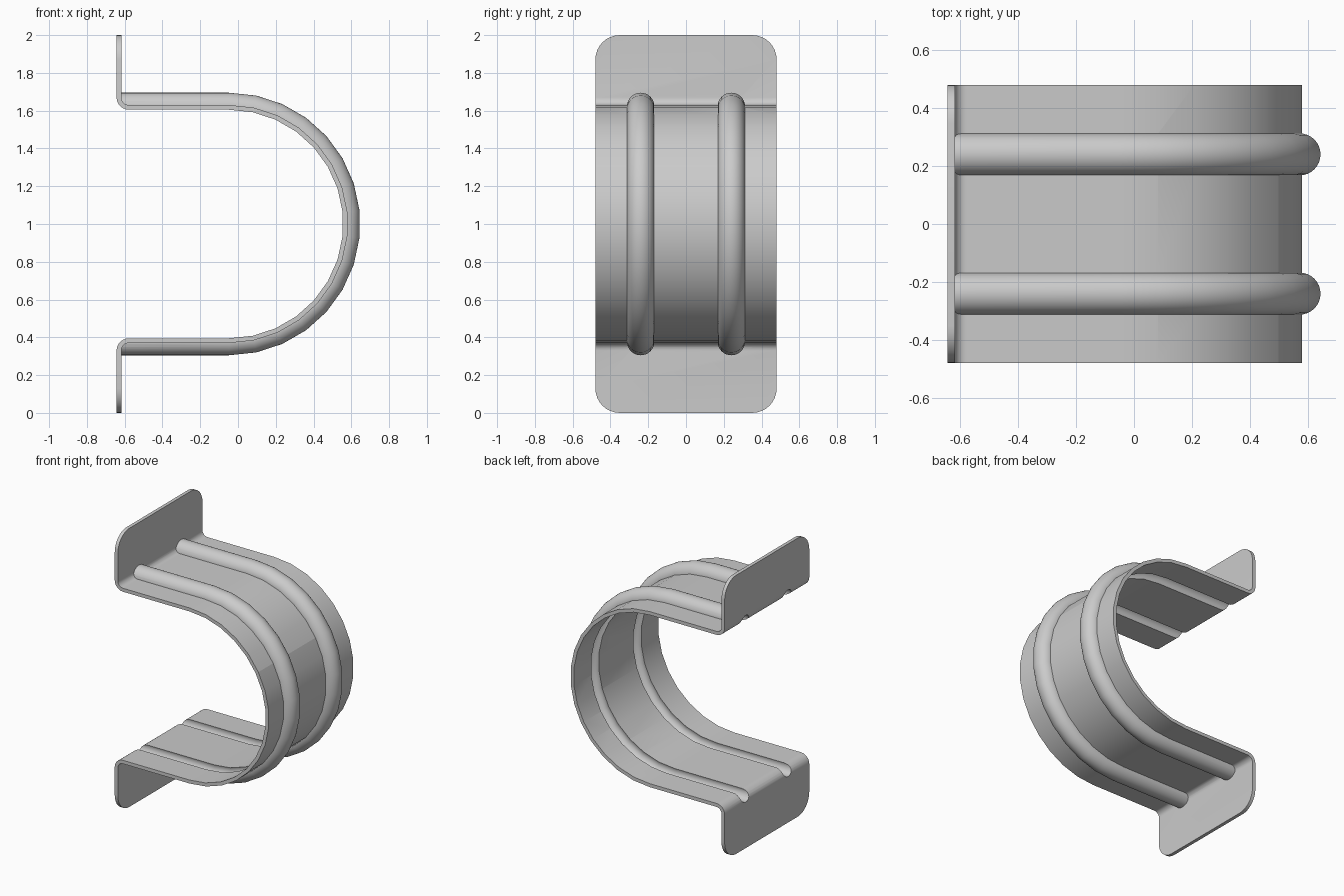
import bpy, bmesh
from math import sin, cos, pi, radians

if "Cube" in bpy.data.objects:
    bpy.data.objects.remove(bpy.data.objects["Cube"])

ARC_X, BEND_X, BEND_R = -0.048, -0.578, 0.67   # arc centre, bend centre, bend height above the axis
INNER, OUTER = 0.065, 0.04                     # bend radii of the two sheet faces
RIB_R, RIB_Y, RIB_PATH = 0.0725, 0.24, 0.6225
HALF_W = 0.48

steel = bpy.data.materials.new("grey_steel")
steel.use_nodes = True
steel.diffuse_color = (0.6, 0.6, 0.6, 1)
steel.node_tree.nodes["Principled BSDF"].inputs["Base Color"].default_value = (0.6, 0.6, 0.6, 1)


def arc(r, steps=15):
    return [(ARC_X + r * sin(pi * i / steps), 1 + r * cos(pi * i / steps)) for i in range(steps + 1)]


def sheet_line(bend, steps=6):
    """One face of the sheet: flange, bend, half round, bend, flange."""
    top = [(BEND_X - bend, 2)]
    for i in range(steps + 1):
        a = pi + pi / 2 * i / steps
        top.append((BEND_X + bend * cos(a), 1 + BEND_R + bend * sin(a)))
    return top + arc(BEND_R - bend) + [(x, 2 - z) for x, z in reversed(top)]


def make(name, bm):
    bmesh.ops.recalc_face_normals(bm, faces=bm.faces)
    mesh = bpy.data.meshes.new(name)
    bm.to_mesh(mesh)
    bm.free()
    mesh.materials.append(steel)
    ob = bpy.data.objects.new(name, mesh)
    bpy.context.collection.objects.link(ob)
    return ob


def sweep(name, section, start_x, y0):
    """Sweep a closed (y, height) section along the U-shaped path."""
    bm = bmesh.new()
    lines = []
    for y, h in section:
        r = RIB_PATH + h
        pts = [(start_x, 1 + r)] + arc(r) + [(start_x, 1 - r)]
        lines.append([bm.verts.new((x, y0 + y, z)) for x, z in pts])
    for a, b in zip(lines, lines[1:] + lines[:1]):
        for i in range(len(a) - 1):
            bm.faces.new((a[i], a[i + 1], b[i + 1], b[i]))
    for end in (0, -1):
        bm.faces.new([line[end] for line in lines])
    return make(name, bm)


def combine(target, tool, operation):
    mod = target.modifiers.new(operation.lower(), 'BOOLEAN')
    mod.operation, mod.object, mod.solver = operation, tool, 'EXACT'
    bpy.context.view_layer.objects.active = target
    bpy.ops.object.modifier_apply(modifier=mod.name)
    bpy.data.objects.remove(tool)


# Bent sheet with rounded flange corners
bm = bmesh.new()
outline = sheet_line(OUTER) + sheet_line(INNER)[::-1]
face = bm.faces.new([bm.verts.new((x, -HALF_W, z)) for x, z in outline])
ext = bmesh.ops.extrude_face_region(bm, geom=[face])
bmesh.ops.translate(bm, vec=(0, 2 * HALF_W, 0),
                    verts=[v for v in ext["geom"] if isinstance(v, bmesh.types.BMVert)])
corners = [e for e in bm.edges
           if all(abs(v.co.z - 1) > 0.999 for v in e.verts)
           and abs(e.verts[0].co.y - e.verts[1].co.y) < 0.01]
bmesh.ops.bevel(bm, geom=corners, offset=0.13, segments=8, profile=0.5, affect='EDGES')
clamp = make("strap_clamp", bm)

# Raised ribs, hollow on the inside
half_round = [(RIB_R * cos(pi * i / 16), RIB_R * sin(pi * i / 16)) for i in range(17)]
groove_r = RIB_R - 0.025
full_round = [(groove_r * cos(pi * i / 12), groove_r * sin(pi * i / 12)) for i in range(24)]
for y in (-RIB_Y, RIB_Y):
    combine(clamp, sweep("rib", half_round, BEND_X - 0.042, y), 'UNION')
for y in (-RIB_Y, RIB_Y):
    combine(clamp, sweep("groove_cutter", full_round, BEND_X - 0.15, y), 'DIFFERENCE')

bpy.ops.object.select_all(action='DESELECT')
clamp.select_set(True)
bpy.context.view_layer.objects.active = clamp
bpy.ops.object.shade_smooth_by_angle(angle=radians(30))
